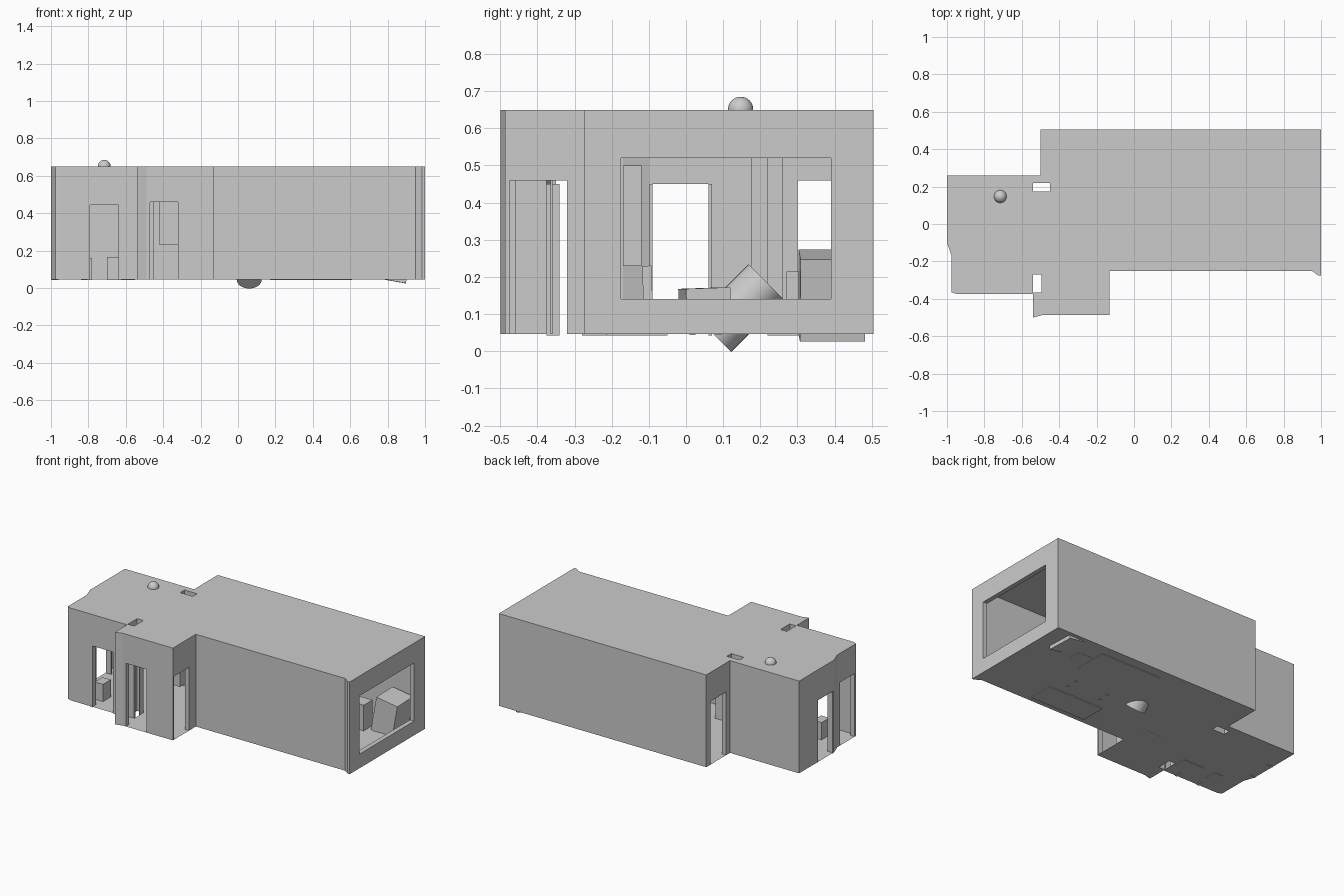
import bpy, bmesh, math
from mathutils import Vector

if "Cube" in bpy.data.objects:
    bpy.data.objects.remove(bpy.data.objects["Cube"])

Z0, Z1 = 0.047, 0.65


def finish(name, bm):
    me = bpy.data.meshes.new(name)
    bm.to_mesh(me)
    bm.free()
    ob = bpy.data.objects.new(name, me)
    bpy.context.collection.objects.link(ob)
    return ob


def quad(bm, *pts):
    bm.faces.new([bm.verts.new(p) for p in pts])


def wall(bm, p, q, openings=(), depth=0.03):
    """Thin wall from p to q; openings are (start, end, bottom, top) along its axis."""
    p, q = Vector(p), Vector(q)
    ax = 0 if abs(q.x - p.x) > abs(q.y - p.y) else 1
    at = lambda c: p.lerp(q, (c - p[ax]) / (q[ax] - p[ax]))
    d = (q - p).normalized()
    inward = Vector((d.y, -d.x, 0)) * depth
    v = lambda c, z: Vector((at(c).x, at(c).y, z))
    cs = sorted({p[ax], q[ax]} | {c for o in openings for c in o[:2]})
    zs = sorted({Z0, Z1} | {z for o in openings for z in o[2:]})
    for a, b in zip(cs, cs[1:]):
        for s, t in zip(zs, zs[1:]):
            m, n = (a + b) / 2, (s + t) / 2
            if not any(o[0] < m < o[1] and o[2] < n < o[3] for o in openings):
                quad(bm, v(a, s), v(b, s), v(b, t), v(a, t))
    # Reveals around each opening
    for a, b, s, t in openings:
        ring = [v(a, s), v(a, t), v(b, t), v(b, s)]
        for i in range(4):
            e, f = ring[i], ring[(i + 1) % 4]
            if e.z == f.z == Z0:
                continue
            quad(bm, e, f, f + inward, e + inward)


def box(name, x, y, z, rot=(0, 0, 0)):
    bm = bmesh.new()
    bmesh.ops.create_cube(bm, size=1)
    bmesh.ops.scale(bm, verts=bm.verts, vec=(x[1] - x[0], y[1] - y[0], z[1] - z[0]))
    ob = finish(name, bm)
    ob.location = (sum(x) / 2, sum(y) / 2, sum(z) / 2)
    ob.rotation_euler = [math.radians(r) for r in rot]
    return ob


outline = [(-1, .26), (-.5, .26), (-.5, .505), (1, .505), (1, -.275), (.985, -.275),
           (.95, -.25), (-.13, -.25), (-.13, -.487), (-.49, -.487), (-.54, -.5),
           (-.54, -.375), (-.945, -.375), (-.975, -.365), (-.975, -.17), (-1, -.1)]
pier_a = [(-.54, .175), (-.45, .175), (-.45, .22), (-.54, .22)]
pier_b = [(-.54, -.365), (-.495, -.365), (-.495, -.27), (-.54, -.27)]

# Outer walls with the window and doorways, keyed by outline edge
openings = {1: (.3, .46, Z0, .46), 3: (-.175, .39, .14, .52), 7: (-.475, -.32, Z0, .46),
            8: (-.47, -.32, Z0, .46), 11: (-.8, -.63, Z0, .445),
            13: (-.35, -.2, Z0, .46), 15: (-.095, .07, Z0, .45)}
bm = bmesh.new()
for i, p in enumerate(outline):
    q = outline[(i + 1) % len(outline)]
    wall(bm, (*p, 0), (*q, 0), [openings[i]] if i in openings else [])
finish("outer_walls", bm)

# Hollow piers between the rooms; the second has a narrow passage through it
for name, loop in (("back_pier", pier_a), ("front_pier", pier_b)):
    bm = bmesh.new()
    for i, p in enumerate(loop):
        q = loop[(i + 1) % 4]
        gap = [(-.36, -.315, Z0, .46)] if loop is pier_b and i % 2 else []
        wall(bm, (*p, 0), (*q, 0), gap, 0.005)
    finish(name, bm)

# Floor and ceiling sheets with the pier holes
for name, z, up in (("floor", Z0, -1), ("ceiling", Z1, 1)):
    bm = bmesh.new()
    edges = []
    for loop in (outline, pier_a, pier_b):
        vs = [bm.verts.new((x, y, z)) for x, y in loop]
        edges += [bm.edges.new((vs[i], vs[(i + 1) % len(vs)])) for i in range(len(vs))]
    bmesh.ops.triangle_fill(bm, use_beauty=True, use_dissolve=False, edges=edges,
                            normal=(0, 0, up))
    for f in bm.faces:
        f.normal_update()
        if f.normal.z * up < 0:
            f.normal_flip()
    finish(name, bm)

# Ceiling lamp
bm = bmesh.new()
bmesh.ops.create_uvsphere(bm, u_segments=32, v_segments=16, radius=.034)
for f in bm.faces:
    f.smooth = True
finish("ceiling_lamp", bm).location = (-.715, .147, .651)

# Leaning bin
bm = bmesh.new()
bmesh.ops.create_cone(bm, cap_ends=True, segments=32, radius1=.067, radius2=.067, depth=.2)
for f in bm.faces:
    f.smooth = len(f.verts) == 4
stool = finish("leaning_drum", bm)
stool.location = (.06, .145, .116)
stool.rotation_euler = (math.radians(-45), 0, 0)

# Door trims
for name, (x, y) in {"front_trim_left": ((-.805, -.79), (-.375, -.34)),
                     "front_trim_right": ((-.64, -.625), (-.375, -.34)),
                     "side_trim_left": ((-.998, -.96), (.06, .07)),
                     "side_trim_right": ((-.998, -.96), (-.098, -.09))}.items():
    box(name, x, y, (.043, .45))

# Furniture
box("tilted_armchair", (.765, .915), (.305, .48), (.037, .262), (0, 10, 2))
box("long_bench", (.17, .61), (.22, .44), (.043, .13))
box("low_table", (.25, .55), (-.01, .11), (.13, .17), (2, 0, 4))
for i in range(4):
    x, y = .27 + .24 * (i % 2), .01 + .07 * (i // 2)
    box("table_leg", (x, x + .015), (y, y + .015), (.044, .14))
box("side_cabinet", (.62, .72), (.27, .36), (.046, .215))
box("wall_cabinet", (-.42, -.3), (-.17, -.12), (.23, .5))
box("upright_chair_back", (-.3, -.15), (-.115, -.09), (.046, .23), (2, 0, 0))
box("floor_mat", (.2, .6), (-.215, -.05), (.042, .06), (0, 0, 0))
box("hall_stand_left", (-.84, -.78), (-.28, -.2), (.043, .16))
box("hall_stand_right", (-.7, -.55), (-.28, -.2), (.043, .165))
